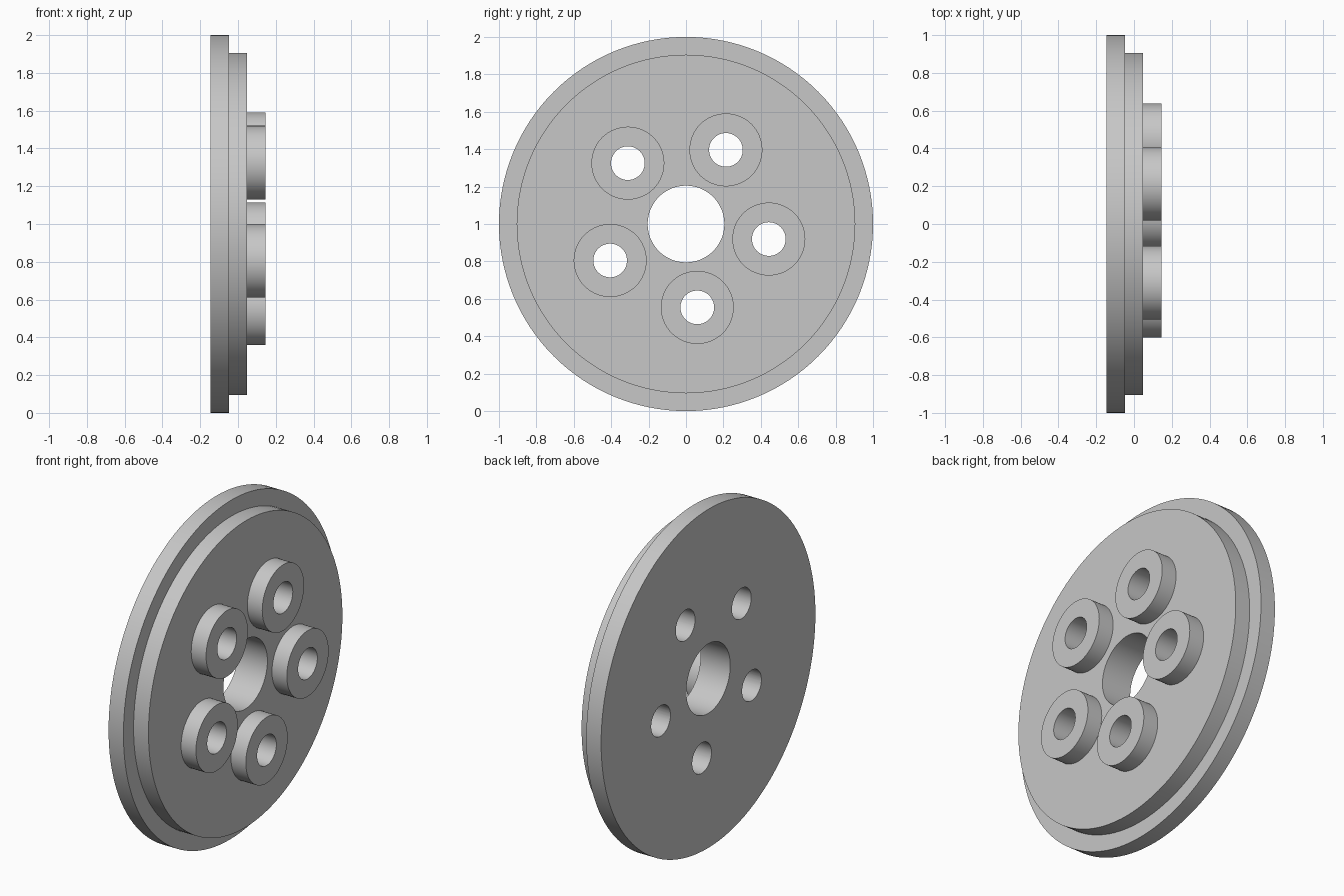
import bpy, bmesh
from math import sin, cos, tau, radians

default = bpy.data.objects.get("Cube")
if default:
    bpy.data.objects.remove(default, do_unlink=True)

# Main dimensions; the disc axis runs along x
STEP = 0.097
BACK, SHOULDER, FACE, TIP = (STEP * k for k in (-1.5, -0.5, 0.5, 1.5))
FLANGE_R, DISC_R, BORE_R = 1.0, 0.905, 0.205
BOSS_R, HOLE_R, CIRCLE_R = 0.195, 0.09, 0.45
BOSS_COUNT, FIRST_ANGLE = 5, radians(61.7)

grey = bpy.data.materials.new("light_grey")
grey.use_nodes = True
colour = (0.57, 0.57, 0.57, 1)
grey.diffuse_color = colour
grey.node_tree.nodes["Principled BSDF"].inputs["Base Color"].default_value = colour


def lathe(bm, profile, segments, y=0.0, z=1.0, closed=True):
    """Turn (x, radius) points about an axis along x; open profiles get end caps."""
    rings = [[bm.verts.new((x, y + r * cos(tau * i / segments), z + r * sin(tau * i / segments)))
              for i in range(segments)] for x, r in profile]
    pairs = list(zip(rings, rings[1:]))
    if closed:
        pairs.append((rings[-1], rings[0]))
    else:
        bm.faces.new(rings[0])
        bm.faces.new(rings[-1])
    for a, b in pairs:
        for i in range(segments):
            j = (i + 1) % segments
            bm.faces.new((a[i], a[j], b[j], b[i]))


def make_object(name, bm):
    bmesh.ops.recalc_face_normals(bm, faces=bm.faces)
    mesh = bpy.data.meshes.new(name)
    bm.to_mesh(mesh)
    bm.free()
    mesh.materials.append(grey)
    obj = bpy.data.objects.new(name, mesh)
    bpy.context.collection.objects.link(obj)
    return obj


def select_only(obj):
    bpy.ops.object.select_all(action='DESELECT')
    obj.select_set(True)
    bpy.context.view_layer.objects.active = obj


centres = [(CIRCLE_R * cos(a), 1 + CIRCLE_R * sin(a))
           for a in (FIRST_ANGLE + tau * k / BOSS_COUNT for k in range(BOSS_COUNT))]

# Stepped disc with centre bore
bm = bmesh.new()
lathe(bm, [(BACK, BORE_R), (BACK, FLANGE_R), (SHOULDER, FLANGE_R),
           (SHOULDER, DISC_R), (FACE, DISC_R), (FACE, BORE_R)], 128)
disc = make_object("stepped_disc", bm)

# Bolt holes through the disc
bm = bmesh.new()
for y, z in centres:
    lathe(bm, [(BACK - 0.1, HOLE_R), (FACE + 0.1, HOLE_R)], 64, y, z, closed=False)
cutter = make_object("bolt_hole_cutter", bm)
cutter.hide_render = True
cut = disc.modifiers.new("bolt_holes", 'BOOLEAN')
cut.operation = 'DIFFERENCE'
cut.solver = 'EXACT'
cut.object = cutter
select_only(disc)
bpy.ops.object.modifier_apply(modifier=cut.name)
bpy.data.objects.remove(cutter, do_unlink=True)

# Raised bosses around the bolt holes
parts = [disc]
for k, (y, z) in enumerate(centres):
    bm = bmesh.new()
    lathe(bm, [(FACE, HOLE_R), (FACE, BOSS_R), (TIP, BOSS_R), (TIP, HOLE_R)], 64, y, z)
    parts.append(make_object(f"bolt_boss_{k + 1}", bm))

for part in parts:
    select_only(part)
    bpy.ops.object.shade_smooth_by_angle(angle=radians(30))
